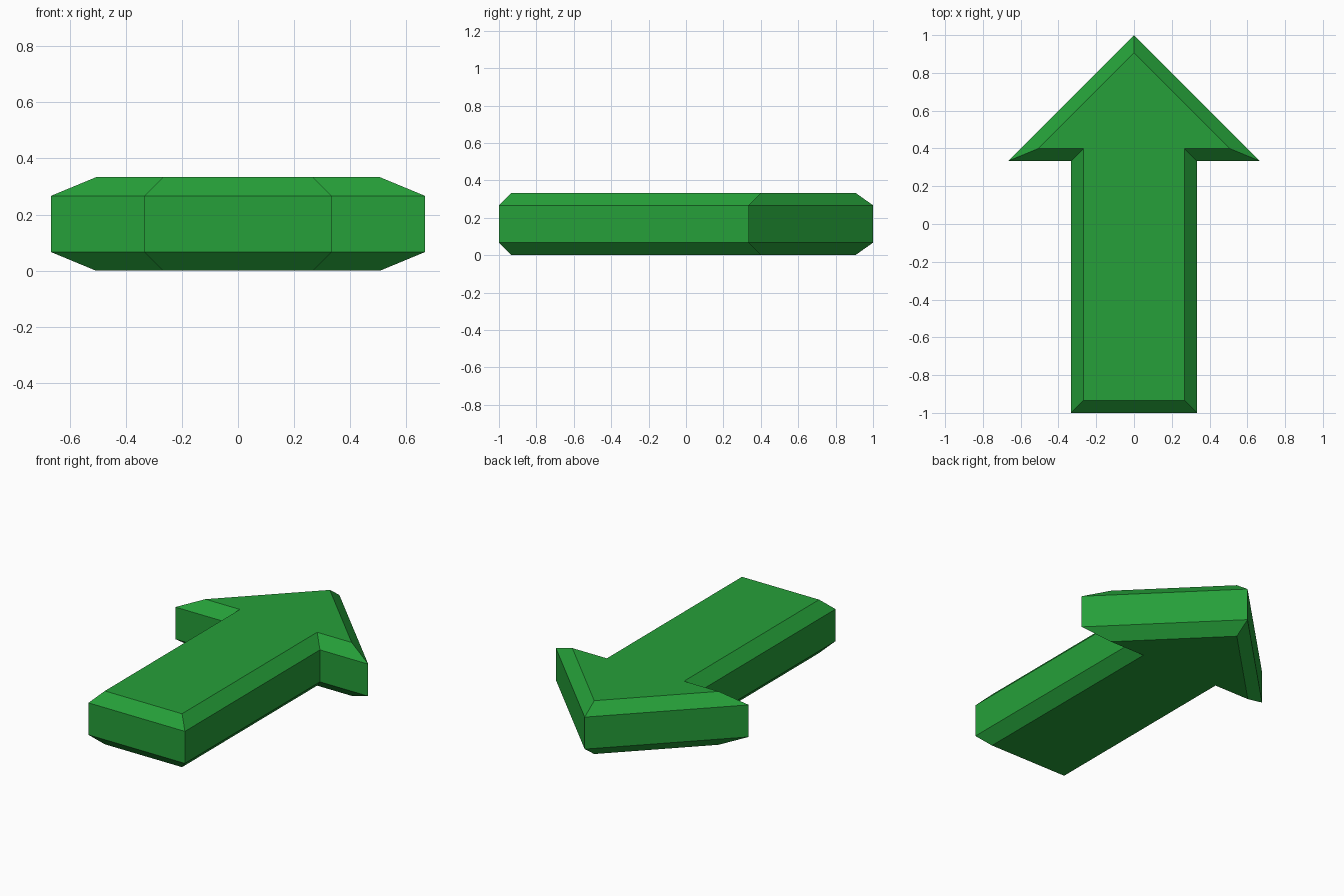
import bpy, bmesh
from mathutils import Vector

if "Cube" in bpy.data.objects:
    bpy.data.objects.remove(bpy.data.objects["Cube"])

BEVEL = 1 / 15   # chamfer width and height
HEIGHT = 1 / 3

green = bpy.data.materials.new("green")
green.diffuse_color = (0.019, 0.35, 0.041, 1)
green.use_nodes = True
green.node_tree.nodes["Principled BSDF"].inputs["Base Color"].default_value = green.diffuse_color

# Arrow outline: right half from tail to tip, mirrored for the left (counter-clockwise)
right = [(1/3, -1), (1/3, 1/3), (2/3, 1/3)]
outline = right + [(0, 1)] + [(-x, y) for x, y in reversed(right)]


def inset(points, d):
    """Move every edge of a counter-clockwise outline inwards by d."""
    pts = [Vector(p) for p in points]
    result = []
    for i, p in enumerate(pts):
        a = (p - pts[i - 1]).normalized()
        b = (pts[(i + 1) % len(pts)] - p).normalized()
        n1, n2 = Vector((-a.y, a.x)), Vector((-b.y, b.x))
        result.append(p + (n1 + n2) * d / (1 + n1.dot(n2)))
    return result


# Stack of outlines: chamfered bottom, straight wall, chamfered top
inner = inset(outline, BEVEL)
bm = bmesh.new()
rings = [[bm.verts.new((p[0], p[1], z)) for p in shape]
         for shape, z in ((inner, 0), (outline, BEVEL),
                          (outline, HEIGHT - BEVEL), (inner, HEIGHT))]
n = len(outline)
for low, high in zip(rings, rings[1:]):
    for i in range(n):
        j = (i + 1) % n
        bm.faces.new((low[i], low[j], high[j], high[i]))
bm.faces.new(rings[0][::-1])
bm.faces.new(rings[-1])
bm.normal_update()

mesh = bpy.data.meshes.new("arrow")
bm.to_mesh(mesh)
bm.free()
mesh.materials.append(green)
arrow = bpy.data.objects.new("arrow", mesh)
bpy.context.collection.objects.link(arrow)
